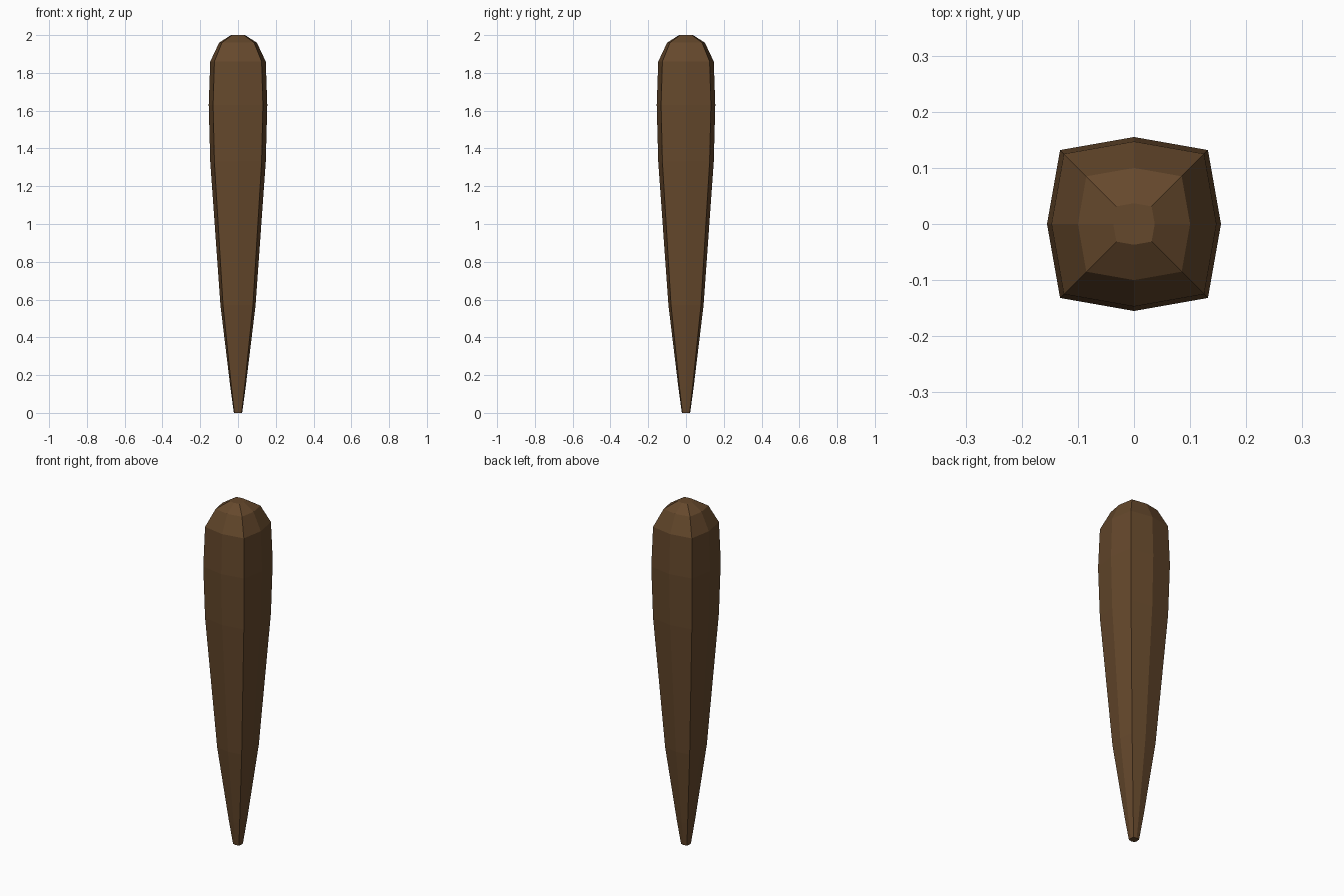
import bpy, bmesh

if "Cube" in bpy.data.objects:
    bpy.data.objects.remove(bpy.data.objects["Cube"])

# Profile: (height, half-width at the face middles)
PROFILE = [(0.0, 0.022), (0.14, 0.041), (0.57, 0.093), (1.33, 0.147),
           (1.63, 0.155), (1.86, 0.147), (1.96, 0.1), (2.0, 0.037)]
CORNER = 0.85  # corner offset relative to the face middle

# Bulging square section, counter-clockwise
SECTION = [(1, 0), (CORNER, CORNER), (0, 1), (-CORNER, CORNER),
           (-1, 0), (-CORNER, -CORNER), (0, -1), (CORNER, -CORNER)]

# Tapered shaft: rings joined by flat faces, capped at both ends
bm = bmesh.new()
rings = [[bm.verts.new((x * r, y * r, z)) for x, y in SECTION] for z, r in PROFILE]
n = len(SECTION)
for low, high in zip(rings, rings[1:]):
    for i in range(n):
        j = (i + 1) % n
        bm.faces.new((low[i], low[j], high[j], high[i]))
bm.faces.new(rings[-1])
bm.faces.new(rings[0][::-1])

mesh = bpy.data.meshes.new("wooden_club")
bm.to_mesh(mesh)
bm.free()
club = bpy.data.objects.new("wooden_club", mesh)
bpy.context.collection.objects.link(club)

# Dark brown wood
wood = bpy.data.materials.new("dark_wood")
wood.diffuse_color = (0.13, 0.065, 0.025, 1)
wood.use_nodes = True
wood.node_tree.nodes["Principled BSDF"].inputs["Base Color"].default_value = wood.diffuse_color
mesh.materials.append(wood)
